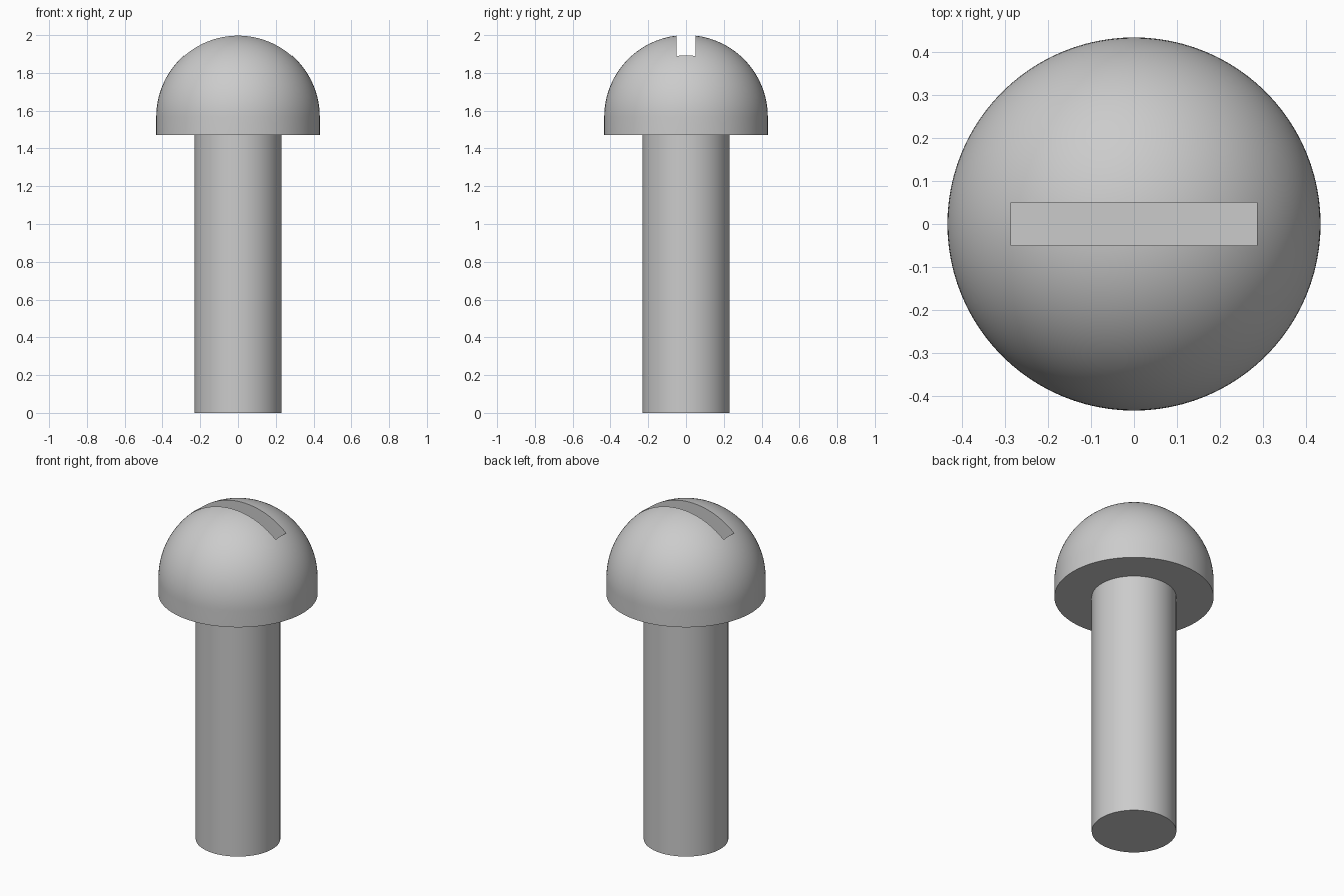
import bpy, bmesh, math
from mathutils import Vector

cube = bpy.data.objects.get("Cube")
if cube:
    bpy.data.objects.remove(cube, do_unlink=True)

SEGMENTS = 96
HEAD_R, SHAFT_R = 0.433, 0.23
HEAD_BASE, TOP = 1.47, 2.0
DOME_Z = TOP - HEAD_R

# Plain grey metal
metal = bpy.data.materials.new("grey metal")
metal.use_nodes = True
grey = (0.6, 0.6, 0.6, 1)
metal.diffuse_color = grey
metal.node_tree.nodes["Principled BSDF"].inputs["Base Color"].default_value = grey


def lathe(name, profile):
    """Revolve (radius, z) points around the z axis."""
    bm = bmesh.new()
    verts = [bm.verts.new((r, 0, z)) for r, z in profile]
    edges = [bm.edges.new(pair) for pair in zip(verts, verts[1:])]
    bmesh.ops.spin(bm, geom=verts + edges, cent=(0, 0, 0), axis=(0, 0, 1),
                   angle=math.tau, steps=SEGMENTS)
    bmesh.ops.remove_doubles(bm, verts=bm.verts, dist=1e-5)
    bmesh.ops.recalc_face_normals(bm, faces=bm.faces)
    mesh = bpy.data.meshes.new(name)
    bm.to_mesh(mesh)
    bm.free()
    mesh.materials.append(metal)
    obj = bpy.data.objects.new(name, mesh)
    bpy.context.collection.objects.link(obj)
    return obj


def activate(obj):
    bpy.ops.object.select_all(action='DESELECT')
    obj.select_set(True)
    bpy.context.view_layer.objects.active = obj


# Shaft: plain rod
shaft = lathe("shaft", [(0, 0), (SHAFT_R, 0), (SHAFT_R, HEAD_BASE), (0, HEAD_BASE)])

# Head: hemisphere on a short straight collar
steps = 32
arc = [(HEAD_R * math.cos(a), DOME_Z + HEAD_R * math.sin(a))
       for a in (math.pi / 2 * i / steps for i in range(steps))]
head = lathe("head", [(0, HEAD_BASE), (HEAD_R, HEAD_BASE)] + arc + [(0, TOP)])

# Driver slot: closed rectangular pocket cut into the dome
slot_floor, slot_top = 1.75, 2.1
bpy.ops.mesh.primitive_cube_add(size=1, location=(0, 0, (slot_floor + slot_top) / 2))
cutter = bpy.context.object
cutter.name = "slot_cutter"
cutter.scale = Vector((0.57, 0.1, slot_top - slot_floor))
cutter.hide_render = True
cutter.data.materials.append(metal)
bpy.context.view_layer.update()

activate(head)
cut = head.modifiers.new("slot", 'BOOLEAN')
cut.operation = 'DIFFERENCE'
cut.solver = 'EXACT'
cut.object = cutter
bpy.ops.object.modifier_apply(modifier=cut.name)
bpy.data.objects.remove(cutter, do_unlink=True)

# Smooth curved walls, crisp rims
for part in (shaft, head):
    activate(part)
    bpy.ops.object.shade_smooth_by_angle(angle=math.radians(30))
